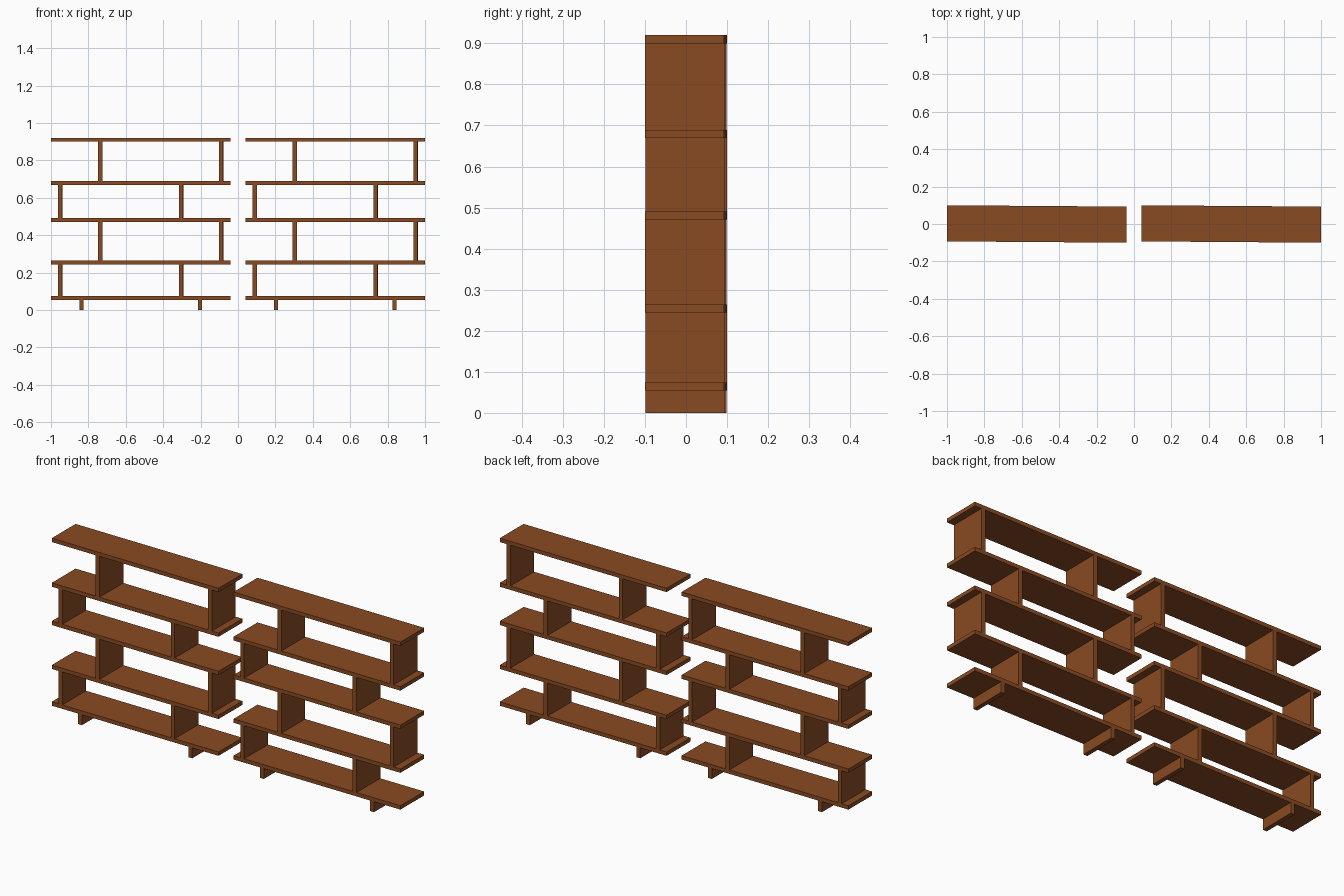
import bpy
import math

if "Cube" in bpy.data.objects:
    bpy.data.objects.remove(bpy.data.objects["Cube"])

wood = bpy.data.materials.new("brown_wood")
wood.diffuse_color = (0.25, 0.07, 0.016, 1)
wood.use_nodes = True
wood.node_tree.nodes["Principled BSDF"].inputs["Base Color"].default_value = wood.diffuse_color

LENGTH, DEPTH, THICK = 0.9586, 0.193, 0.02
SHELF_Z = [0.054, 0.244, 0.471, 0.669, 0.90]  # undersides of the shelves
TWIST = math.radians(-0.42)                   # each unit stands slightly turned


def board(name, unit_x, x, width, z0, z1):
    """Full-depth board, offset x along its slightly turned unit."""
    bpy.ops.mesh.primitive_cube_add(
        size=1,
        location=(unit_x + x * math.cos(TWIST), x * math.sin(TWIST), (z0 + z1) / 2),
        rotation=(0, 0, TWIST))
    ob = bpy.context.object
    ob.name = name
    ob.scale = (width, DEPTH, z1 - z0)
    ob.data.materials.append(wood)


for side, ux in (("left", -0.52), ("right", 0.52)):
    # long shelves
    for i, z in enumerate(SHELF_Z):
        board(f"{side}_shelf_{i + 1}", ux, 0, LENGTH, z, z + THICK)
    # feet
    for x in (-0.317, 0.317):
        board(f"{side}_foot", ux, x, 0.022, 0, SHELF_Z[0])
    # staggered uprights, alternating left and right
    for i in range(4):
        s = 1 if i % 2 else -1
        for x in (-0.216 * s, 0.43 * s):
            board(f"{side}_upright_{i + 1}", ux, x, 0.022,
                  SHELF_Z[i] + THICK, SHELF_Z[i + 1])
